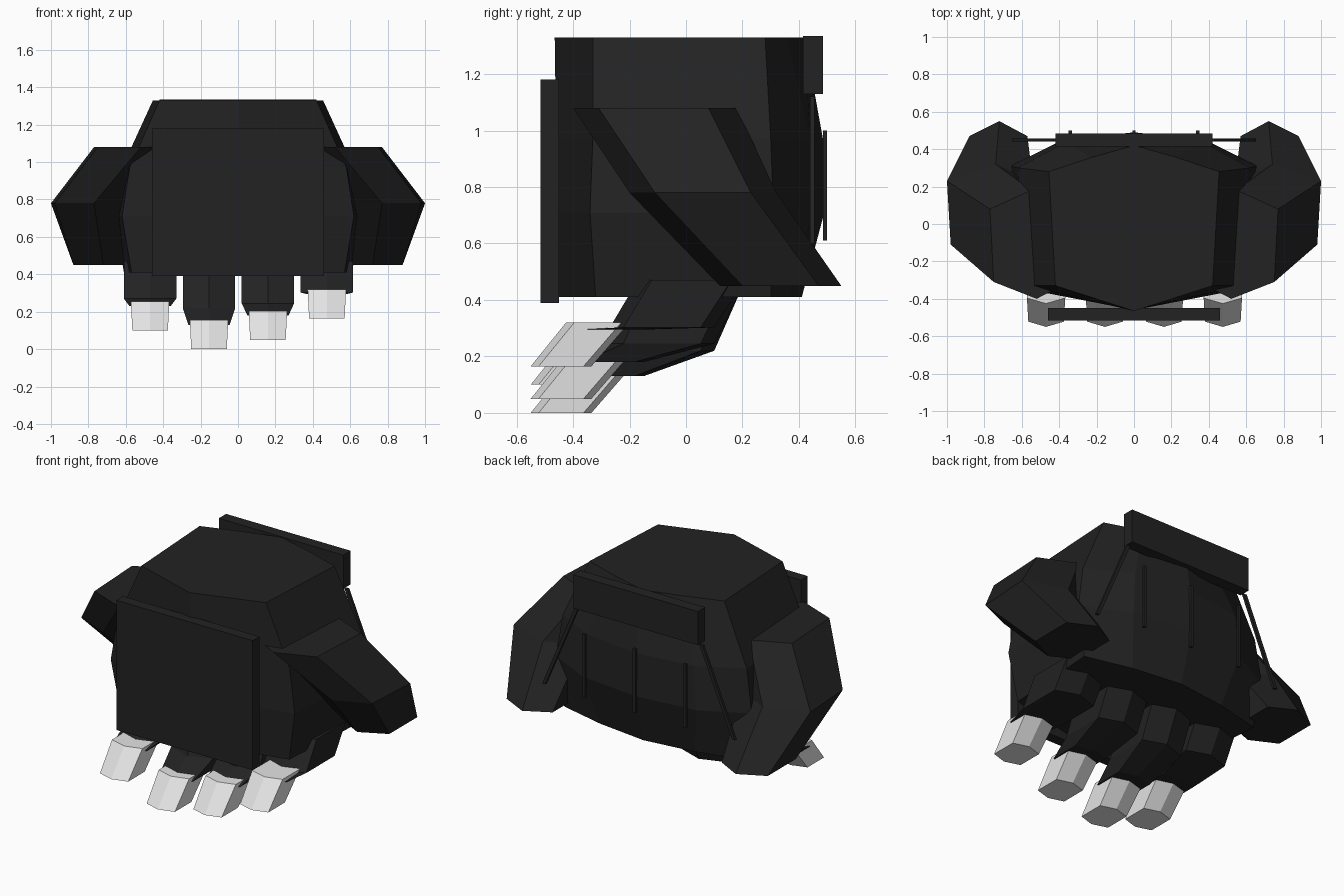
import bpy, bmesh, math
from mathutils import Vector

if "Cube" in bpy.data.objects:
    bpy.data.objects.remove(bpy.data.objects["Cube"])


def material(name, c):
    m = bpy.data.materials.new(name)
    m.diffuse_color = (*c, 1)
    m.use_nodes = True
    m.node_tree.nodes["Principled BSDF"].inputs["Base Color"].default_value = m.diffuse_color
    return m


DARK = material("charcoal black", (0.016, 0.016, 0.016))
PALE = material("pale grey", (0.78, 0.78, 0.78))


def loft(name, rings, mat):
    """Skin a stack of equal-sized rings and cap both ends."""
    bm = bmesh.new()
    vr = [[bm.verts.new(p) for p in r] for r in rings]
    n = len(vr[0])
    for a, b in zip(vr, vr[1:]):
        for i in range(n):
            j = (i + 1) % n
            bm.faces.new((a[i], a[j], b[j], b[i]))
    bm.faces.new(vr[0])
    bm.faces.new(vr[-1])
    bmesh.ops.recalc_face_normals(bm, faces=bm.faces)
    me = bpy.data.meshes.new(name)
    bm.to_mesh(me)
    bm.free()
    me.materials.append(mat)
    ob = bpy.data.objects.new(name, me)
    bpy.context.collection.objects.link(ob)
    return ob


def box(name, lo, hi, mat):
    (x0, y0, z0), (x1, y1, z1) = lo, hi
    ring = [(x0, y0), (x1, y0), (x1, y1), (x0, y1)]
    return loft(name, [[(x, y, z) for x, y in ring] for z in (z0, z1)], mat)


def hexagon(cx, w, y0, y1, z):
    """Hexagon with points at front and back."""
    c, q = (y0 + y1) / 2, (y1 - y0) * 0.37
    h = w / 2
    return [(cx, y0, z), (cx + h, c - q, z), (cx + h, c + q, z),
            (cx, y1, z), (cx - h, c + q, z), (cx - h, c - q, z)]


def body_ring(z, front, fx, fy, bx, by, mx, my, back):
    half = [(fx, fy), (bx, by), (mx, my)]
    pts = [(0, front)] + half + [(0, back)] + [(-x, y) for x, y in reversed(half)]
    return [(x, y, z) for x, y in pts]


# hand body
loft("hand_body", [
    body_ring(0.41, -0.45, 0.57, -0.32, 0.61, 0.30, 0.32, 0.37, 0.41),
    body_ring(0.71, -0.46, 0.62, -0.34, 0.66, 0.31, 0.38, 0.45, 0.49),
    body_ring(0.97, -0.46, 0.58, -0.33, 0.62, 0.30, 0.36, 0.44, 0.485),
    body_ring(1.33, -0.465, 0.42, -0.33, 0.455, 0.28, 0.23, 0.355, 0.42)], DARK)

# palm plate and wrist bar
box("front_plate", (-0.46, -0.515, 0.39), (0.46, -0.45, 1.18), DARK)
box("rear_wrist_bar", (-0.42, 0.415, 1.13), (0.42, 0.485, 1.335), DARK)

# thin ridges on the back
for x in (-0.34, 0, 0.34):
    box("straight_ridge", (x - 0.009, 0.485, 0.61), (x + 0.009, 0.5, 1.0), DARK)
for s in (-1, 1):
    loft("slanted_ridge", [[(s * x + dx, 0.448 + dy, z) for dx, dy in
         ((-0.011, -0.008), (0.011, -0.008), (0.011, 0.008), (-0.011, 0.008))]
         for x, z in ((0.64, 0.60), (0.42, 1.12))], DARK)

# side thumbs, three leaning hexagon slices
THUMB = [
    (1.08, [(.77, .08), (.55, .18), (.35, .08), (.35, -.31), (.52, -.40), (.75, -.31)]),
    (0.78, [(1.0, .23), (.74, .32), (.54, .23), (.54, -.11), (.77, -.20), (.98, -.11)]),
    (0.45, [(.88, .47), (.72, .55), (.57, .47), (.57, .20), (.72, .12), (.88, .20)])]
for s in (-1, 1):
    loft("thumb", [[(s * x, y, z) for x, y in pts] for z, pts in THUMB], DARK)

# fingers and their pale tips
for cx, zb in ((-0.47, 0.10), (-0.155, 0.0), (0.16, 0.05), (0.475, 0.165)):
    loft("finger", [
        hexagon(cx, 0.28, -0.17, 0.21, 0.47),
        hexagon(cx, 0.28, -0.27, 0.10, 0.22 + zb / 2),
        hexagon(cx, 0.22, -0.40, -0.15, 0.13 + zb)], DARK)
    loft("finger_tip", [
        hexagon(cx, 0.205, -0.425, -0.20, 0.155 + zb),
        hexagon(cx, 0.19, -0.55, -0.335, zb)], PALE)
